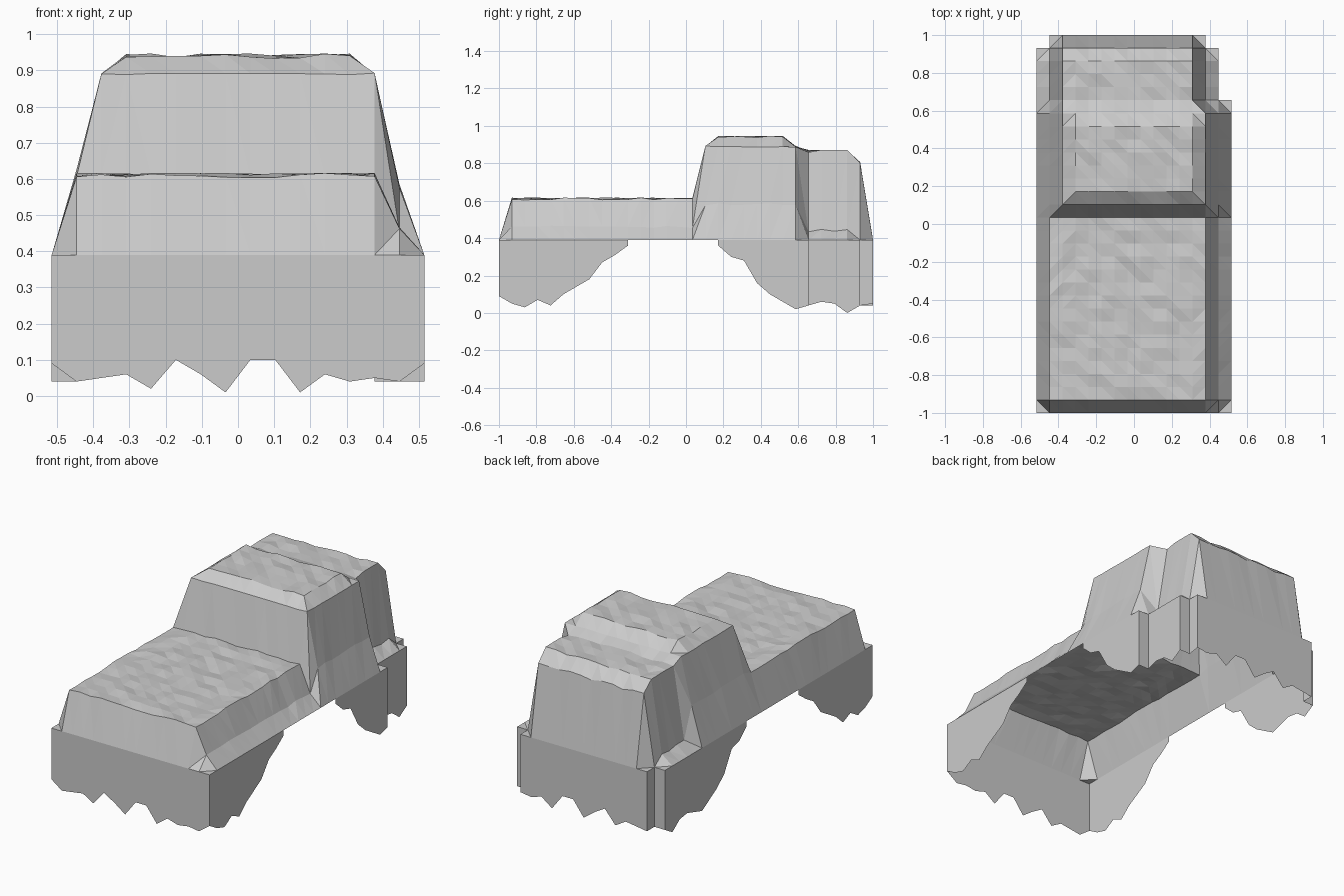
import bpy, bmesh, math, random

random.seed(4)
if "Cube" in bpy.data.objects:
    bpy.data.objects.remove(bpy.data.objects["Cube"], do_unlink=True)

NX, NY = 15, 29
STEP_X, STEP_Y = 1.03 / NX, 2 / NY
RIM, HOOD, SHOULDER, ROOF, DECK = 0.39, 0.61, 0.89, 0.94, 0.865

grey = bpy.data.materials.new("plain grey")
grey.diffuse_color = (0.6, 0.6, 0.6, 1)
grey.use_nodes = True
grey.node_tree.nodes["Principled BSDF"].inputs["Base Color"].default_value = (0.6, 0.6, 0.6, 1)


def finish(bm, name):
    mesh = bpy.data.meshes.new(name)
    bm.to_mesh(mesh)
    bm.free()
    mesh.materials.append(grey)
    obj = bpy.data.objects.new(name, mesh)
    bpy.context.collection.objects.link(obj)


def cell_exists(i, j):
    # footprint with stepped rear corners
    if i == NX - 1:
        return j < 24
    if i in (0, NX - 2):
        return j < 28
    return True


def on_rim(i, j):
    return not all(0 <= a < NX and 0 <= b < NY and cell_exists(a, b)
                   for a in (i - 1, i) for b in (j - 1, j))


def height(i, j):
    if on_rim(i, j):
        return RIM
    wobble = random.uniform(-0.007, 0.007)
    if j <= 15:                                   # hood
        return (0.46 if i == 14 else HOOD) + wobble
    if j <= 23:                                   # cab
        if i in (1, 14):
            return (0.62 if i == 1 else 0.58) + wobble
        edge = i in (2, 13) or j in (16, 23)
        return SHOULDER + wobble * 0.4 if edge else ROOF + wobble
    if i in (1, 13):                              # rear ledges
        return 0.44 + wobble
    return (0.80 if j == 28 else DECK) + wobble   # rear deck


# body shell: hood, cab and rear deck as one rough skin
bm = bmesh.new()
verts = {}
for i in range(NX + 1):
    for j in range(NY + 1):
        verts[i, j] = bm.verts.new((-0.515 + i * STEP_X, -1 + j * STEP_Y, height(i, j)))
for i in range(NX):
    for j in range(NY):
        if cell_exists(i, j):
            ring = [verts[i, j], verts[i + 1, j], verts[i + 1, j + 1], verts[i, j + 1]]
            if (i < 3) == (j < 8) or 3 <= i < 12:
                ring = ring[1:] + ring[:1]
            bm.faces.new((ring[0], ring[1], ring[2]))
            bm.faces.new((ring[0], ring[2], ring[3]))
bmesh.ops.delete(bm, geom=[v for v in bm.verts if not v.link_faces], context="VERTS")
rim_edges = [[v.co.copy() for v in (e.link_loops[0].vert, e.link_loops[0].link_loop_next.vert)]
             for e in bm.edges if e.is_boundary]
finish(bm, "body_shell")

# skirt: upright walls with a ragged hem and an arch on each side
END_HEM = [0.09, 0.04, 0.05, 0.06, 0.02, 0.1, 0.06, 0.01, 0.1, 0.1, 0.01, 0.06, 0.04, 0.05, 0.04, 0.09]
FRONT_ARCH = [0.09, 0.05, 0.03, 0.07, 0.04, 0.1, 0.14, 0.18, 0.27, 0.31, 0.36]
REAR_ARCH = [0.36, 0.3, 0.28, 0.16, 0.1, 0.06, 0.02, 0.04, 0.06, 0.05, 0.0, 0.04, 0.09]


def hem(co):
    i, j = round((co.x + 0.515) / STEP_X), round((co.y + 1) / STEP_Y)
    if j in (0, NY):
        return END_HEM[i]
    return FRONT_ARCH[j] if j <= 10 else REAR_ARCH[j - 17]


bm = bmesh.new()
for a, b in rim_edges:
    if abs(a.x) > 0.5 and abs(b.x) > 0.5 and -0.31 < (a.y + b.y) / 2 < 0.17:
        continue
    low_a, low_b = a.copy(), b.copy()
    low_a.z, low_b.z = hem(a), hem(b)
    bm.faces.new([bm.verts.new(p) for p in (b, a, low_a, low_b)])
bmesh.ops.remove_doubles(bm, verts=bm.verts, dist=0.001)
finish(bm, "ragged_skirt")
